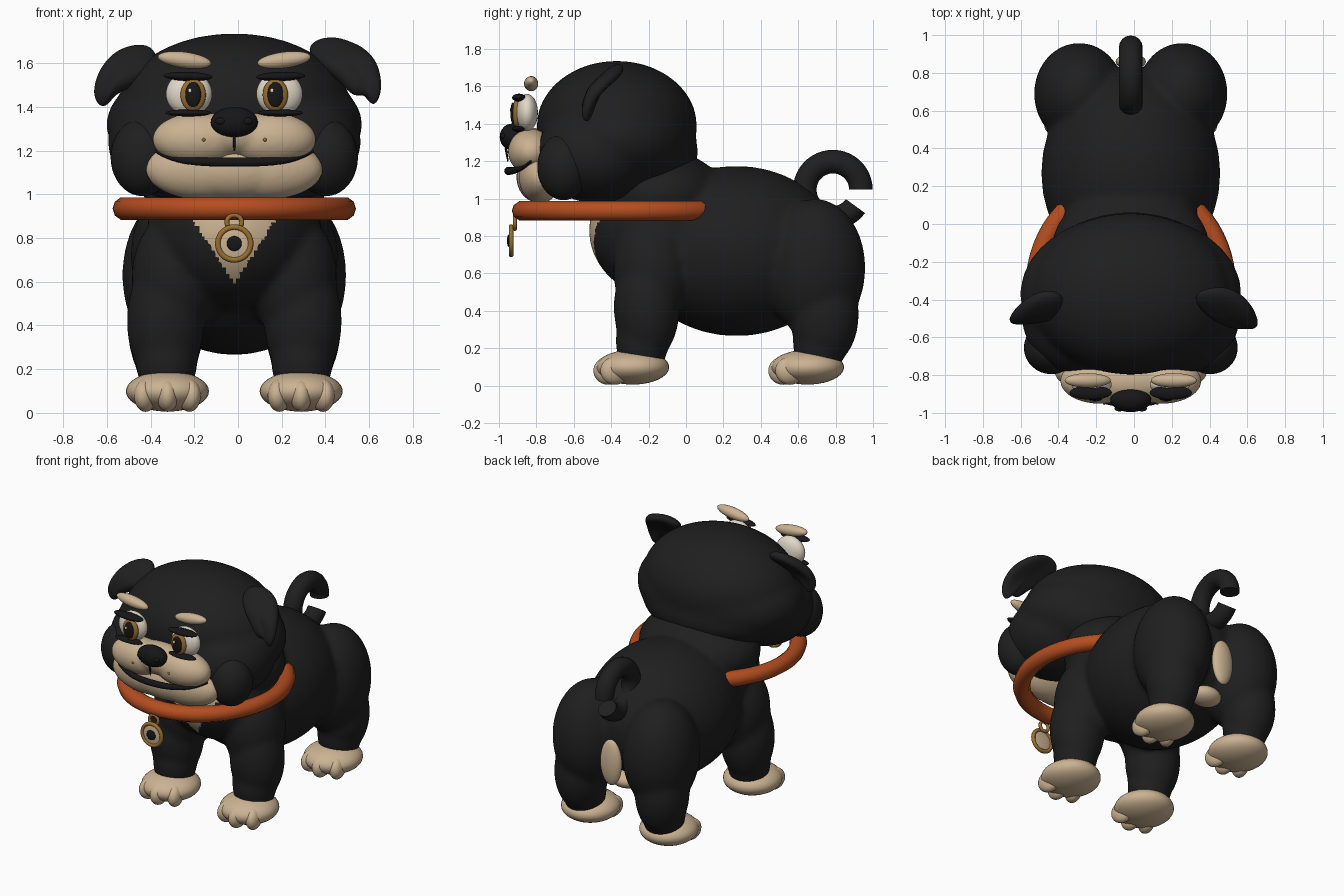
import bpy, bmesh, math
from mathutils import Matrix, Vector, Euler

cube = bpy.data.objects.get("Cube")
if cube:
    bpy.data.objects.remove(cube, do_unlink=True)

CX = -0.017  # mid-plane of the body; only the ears differ left to right


def material(name, r, g, b):
    m = bpy.data.materials.new(name)
    m.use_nodes = True
    m.diffuse_color = (r, g, b, 1)
    node = next(n for n in m.node_tree.nodes if n.type == 'BSDF_PRINCIPLED')
    node.inputs["Base Color"].default_value = (r, g, b, 1)
    node.inputs["Roughness"].default_value = 0.7
    return m


BLACK = material("black fur", .0135, .0135, .0135)
TAN = material("tan fur", .60, .45, .29)
WHITE = material("eye white", .76, .69, .58)
DARK = material("glossy dark", .008, .008, .009)
GOLD = material("gold brown", .32, .16, .03)
ORANGE = material("orange leather", .46, .075, .014)


def finish(name, bm, *mats):
    me = bpy.data.meshes.new(name)
    bmesh.ops.recalc_face_normals(bm, faces=bm.faces)
    bm.to_mesh(me)
    bm.free()
    for m in mats:
        me.materials.append(m)
    me.shade_smooth()
    ob = bpy.data.objects.new(name, me)
    bpy.context.collection.objects.link(ob)
    return ob


def add_ball(bm, loc, r, rot=(0, 0, 0), u=32, v=20):
    mat = (Matrix.Translation((loc[0] + CX, loc[1], loc[2]))
           @ Euler(rot).to_matrix().to_4x4() @ Matrix.Diagonal((*r, 1)))
    bmesh.ops.create_uvsphere(bm, u_segments=u, v_segments=v, radius=1, matrix=mat)


def ball(name, loc, r, mat, rot=(0, 0, 0)):
    bm = bmesh.new()
    add_ball(bm, loc, r, rot)
    return finish(name, bm, mat)


def blob(name, parts, voxel, smooth, *mats):
    """Fuse ellipsoids into one soft skin; parts with x > 0 are mirrored."""
    bm = bmesh.new()
    for loc, r in parts:
        for s in ((1, -1) if loc[0] else (1,)):
            add_ball(bm, (s * loc[0], loc[1], loc[2]), r)
    ob = finish(name, bm, *mats)
    rm = ob.modifiers.new("fuse", 'REMESH')
    rm.mode, rm.voxel_size = 'VOXEL', voxel
    sm = ob.modifiers.new("soften", 'SMOOTH')
    sm.factor, sm.iterations = 0.5, smooth
    dg = bpy.context.evaluated_depsgraph_get()
    me = bpy.data.meshes.new_from_object(ob.evaluated_get(dg))
    ob.modifiers.clear()
    ob.data = me
    me.materials.clear()
    for m in mats:
        me.materials.append(m)
    for p in me.polygons:
        p.material_index = 0
    me.shade_smooth()
    return ob


def ring(name, loc, major, minor, mat, start=0, end=360, n=48, sides=12,
         axis='Z', stretch=1.0):
    """Full or part torus about the given axis, with capped ends."""
    bm = bmesh.new()
    full = end - start >= 360
    loops = []
    for i in range(n if full else n + 1):
        a = math.radians(start + (end - start) * i / n)
        loop = []
        for j in range(sides):
            t = 2 * math.pi * j / sides
            d = major + minor * math.cos(t)
            p, q, h = d * math.cos(a), d * math.sin(a) * stretch, minor * math.sin(t)
            co = {'Z': (p, q, h), 'Y': (p, h, q), 'X': (h, p, q)}[axis]
            loop.append(bm.verts.new(Vector(co) + Vector(loc) + Vector((CX, 0, 0))))
        loops.append(loop)
    for i in range(n):
        a, b = loops[i], loops[(i + 1) % len(loops)]
        for j in range(sides):
            k = (j + 1) % sides
            bm.faces.new((a[j], a[k], b[k], b[j]))
    if not full:
        bm.faces.new(loops[0])
        bm.faces.new(loops[-1])
    return finish(name, bm, mat)


def tube(name, points, radius, mat):
    """Curve tube through (x, y, z, relative radius) points."""
    cu = bpy.data.curves.new(name, 'CURVE')
    cu.dimensions, cu.bevel_depth, cu.bevel_resolution = '3D', radius, 3
    cu.use_fill_caps = True
    sp = cu.splines.new('POLY')
    sp.points.add(len(points) - 1)
    for pt, (x, y, z, w) in zip(sp.points, points):
        pt.co, pt.radius = (x + CX, y, z, 1), w
    cu.materials.append(mat)
    ob = bpy.data.objects.new(name, cu)
    bpy.context.collection.objects.link(ob)
    return ob


# Body, shoulders, haunches and legs in one skin
body = blob("body", [
    ((0, .27, .72), (.475, .56, .455)),      # torso
    ((0, -.10, .83), (.40, .42, .37)),       # chest
    ((0, -.13, 1.02), (.42, .33, .24)),      # neck
    ((.27, -.18, .62), (.20, .21, .30)),     # shoulders
    ((.315, -.21, .42), (.178, .177, .30)),  # front legs
    ((.31, -.235, .24), (.142, .142, .20)),
    ((.273, .69, .63), (.24, .27, .37)),     # haunches
    ((.315, .74, .38), (.172, .185, .28)),   # hind legs
    ((.31, .715, .24), (.142, .145, .20)),
], .016, 15, BLACK, TAN)
for p in body.data.polygons:                 # chest blaze narrows downward
    c = p.center
    if c.y < -.3 and .59 < c.z < .98 and abs(c.x - CX) < .64 * (c.z - .59):
        p.material_index = 1

# Rear markings
ball("rump_patch", (0, .86, .56), (.08, .04, .16), TAN)
ball("underbelly_patch", (0, .69, .385), (.11, .09, .06), TAN)

# Head with full jowls
blob("head", [
    ((0, -.37, 1.39), (.535, .43, .347)),
    ((0, -.37, 1.32), (.588, .425, .31)),
    ((0, -.30, 1.25), (.51, .365, .24)),
    ((.255, -.48, 1.24), (.325, .32, .265)),
], .02, 12, BLACK)

# Muzzle and chin
blob("muzzle", [((.165, -.83, 1.252), (.21, .122, .122)),
                ((0, -.83, 1.275), (.24, .122, .105))], .012, 6, TAN)
blob("chin", [((.14, -.78, 1.115), (.266, .115, .14)),
              ((0, -.785, 1.115), (.30, .122, .138))], .012, 6, TAN)
tube("mouth", [(.36 * t, -.95 + .12 * t * t, 1.148 + .05 * t ** 4, 1.1 - .75 * t * t)
               for t in [i / 10 for i in range(-10, 11)]], .02, DARK)

# Nose
ball("nose", (0, -.93, 1.33), (.108, .066, .071), DARK)
tube("philtrum", [(0, -.952, 1.20, .6), (0, -.964, 1.27, 1)], .007, DARK)

# Face parts and paws on both sides
for s, side in ((1, "left"), (-1, "right")):
    ball(side + "_cheek", (s * .42, -.655, 1.17), (.146, .14, .178), BLACK)
    ball(side + "_eye", (s * .207, -.85, 1.46), (.106, .058, .10), WHITE)
    ball(side + "_iris", (s * .188, -.905, 1.455), (.058, .025, .075), GOLD)
    ball(side + "_pupil", (s * .188, -.925, 1.457), (.036, .014, .058), DARK)
    ball(side + "_eye_glint", (s * .188 - .015, -.936, 1.475), (.008, .006, .01), WHITE)
    ball(side + "_upper_lid", (s * .212, -.893, 1.54), (.112, .037, .021), DARK,
         (0, s * -.03, 0))
    ball(side + "_lower_lid", (s * .21, -.895, 1.373), (.105, .035, .016), DARK)
    ball(side + "_brow", (s * .228, -.828, 1.615), (.123, .038, .037), TAN,
         (0, s * -.13, 0))
    ball(side + "_nostril", (s * .06, -.978, 1.335), (.026, .014, .017), DARK)
    ball(side + "_whisker_dot", (s * .14, -.949, 1.25), (.008, .008, .008), GOLD)
    for end, y in (("front", -.285), ("hind", .65)):
        ball(f"{side}_{end}_paw", (s * .306, y, .099), (.19, .195, .093), TAN)
        for i in (-1, 0, 1):
            ball(f"{side}_{end}_toe_{i + 2}",
                 (s * .306 + i * .1, y - .13 + .035 * abs(i), .08),
                 (.05, .08, .075), TAN, (0, 0, i * .3))


# Ears: flaps that curl forward as they fall
def ear(name, reach, outline):
    bm = bmesh.new()
    half = Vector((0, .76, -.65)) * .037
    mids = []
    for x, z in outline:
        t = min(max((1.70 - z) / .27, 0), 1)
        mids.append(Vector((x, -.335 - reach * (1 - (1 - t) ** 2), z)))
    n = len(mids)
    centre = sum(mids, Vector()) / n
    sides = []
    for off in (-half, half):
        rim = [bm.verts.new(m + off) for m in mids]
        hub = bm.verts.new(centre + off + Vector((0, -.025, .03)))
        for i in range(n):
            bm.faces.new((rim[i], rim[(i + 1) % n], hub))
        sides.append(rim)
    front, back = sides
    for i in range(n):
        j = (i + 1) % n
        bm.faces.new((front[i], back[i], back[j], front[j]))
    ob = finish(name, bm, BLACK)
    sub = ob.modifiers.new("round", 'SUBSURF')
    sub.levels = sub.render_levels = 3


ear("left_ear", .21, [(.29, 1.67), (.39, 1.73), (.52, 1.70), (.62, 1.64), (.66, 1.55),
                      (.662, 1.45), (.62, 1.39), (.585, 1.47), (.53, 1.44),
                      (.47, 1.52), (.38, 1.58)])
ear("right_ear", .18, [(-.36, 1.68), (-.49, 1.69), (-.61, 1.62), (-.668, 1.50),
                       (-.66, 1.42), (-.61, 1.39), (-.57, 1.46), (-.50, 1.49),
                       (-.37, 1.55)])

# Tail: an open curl
tail = ring("tail", (0, .785, 1.048), .15, .063, BLACK, 0, 324, 40, 16, 'X')
tail.data.polygons[-1].use_smooth = tail.data.polygons[-2].use_smooth = False

# Collar and hanging tag
ring("collar", (0, -.33, .935), .503, .054, ORANGE, n=64, sides=10, stretch=1.08)
ring("tag_hanger", (0, -.915, .872), .034, .011, GOLD, n=24, sides=8, axis='Y')
ring("tag_rim", (0, -.935, .775), .075, .013, GOLD, n=40, sides=10, axis='Y')
ball("tag_disc", (0, -.935, .775), (.072, .010, .072), TAN)
ball("tag_stud", (0, -.947, .775), (.034, .010, .034), DARK)
